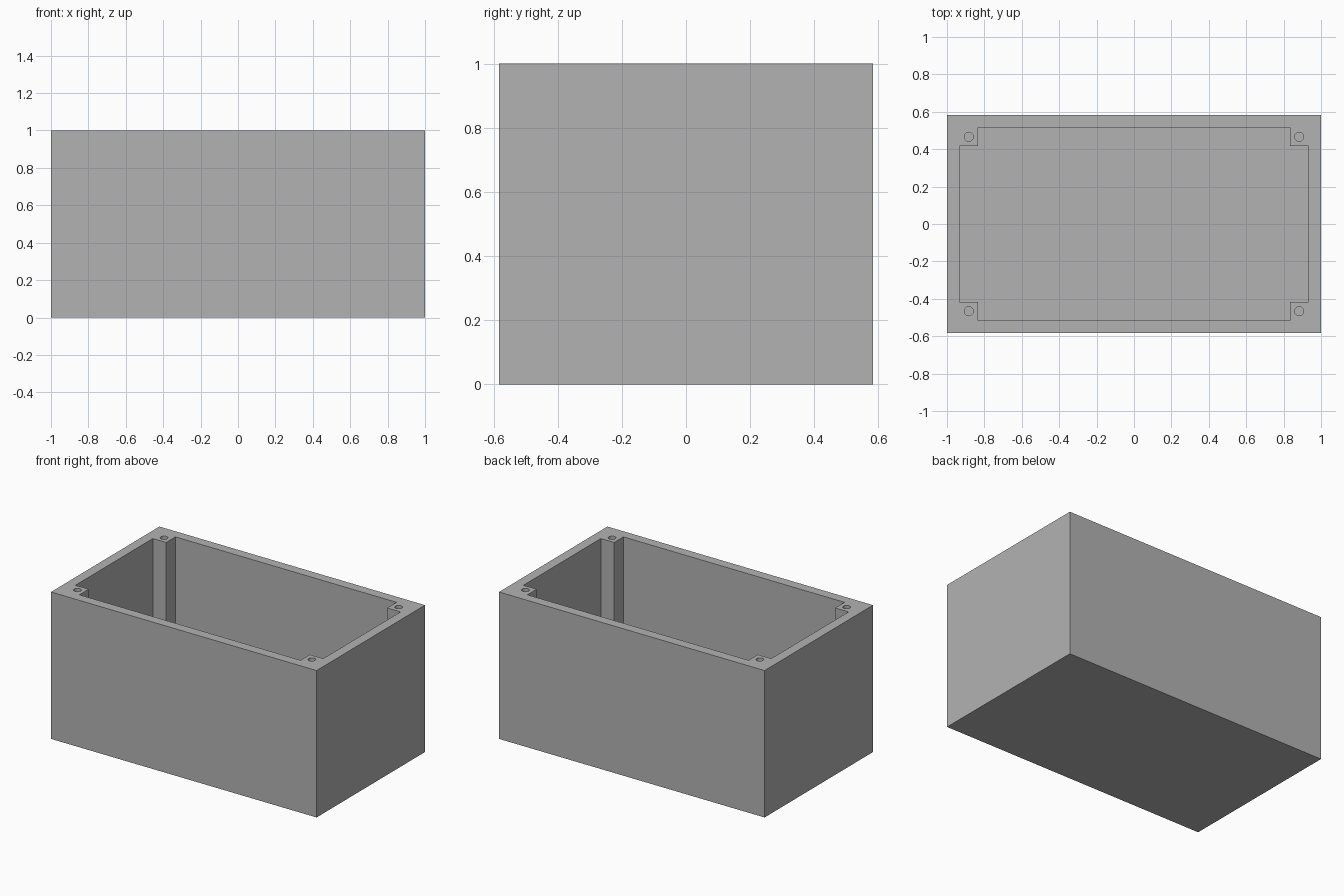
import bpy
import bmesh
import math

if "Cube" in bpy.data.objects:
    bpy.data.objects.remove(bpy.data.objects["Cube"], do_unlink=True)

HALF_X, HALF_Y, HEIGHT = 1.0, 0.583, 1.0
WALL, POST, HOLE_RADIUS = 0.067, 0.1, 0.024

grey = bpy.data.materials.new("plain grey")
grey.use_nodes = True
colour = (0.45, 0.45, 0.45, 1)
grey.diffuse_color = colour
grey.node_tree.nodes["Principled BSDF"].inputs["Base Color"].default_value = colour


def prism(name, outline, bottom, top):
    """Extrude a flat outline between two heights."""
    bm = bmesh.new()
    base = bm.faces.new([bm.verts.new((x, y, bottom)) for x, y in outline])
    result = bmesh.ops.extrude_face_region(bm, geom=[base], use_keep_orig=True)
    for item in result["geom"]:
        if isinstance(item, bmesh.types.BMVert):
            item.co.z = top
    bmesh.ops.recalc_face_normals(bm, faces=bm.faces)
    mesh = bpy.data.meshes.new(name)
    bm.to_mesh(mesh)
    bm.free()
    mesh.materials.append(grey)
    obj = bpy.data.objects.new(name, mesh)
    bpy.context.collection.objects.link(obj)
    return obj


def cut(target, cutter):
    """Subtract a cutter from the target, then discard the cutter."""
    cutter.hide_render = True
    mod = target.modifiers.new("cut", "BOOLEAN")
    mod.operation = "DIFFERENCE"
    mod.solver = "EXACT"
    mod.object = cutter
    bpy.context.view_layer.objects.active = target
    bpy.ops.object.modifier_apply(modifier=mod.name)
    bpy.data.objects.remove(cutter, do_unlink=True)


corners = [(1, 1), (-1, 1), (-1, -1), (1, -1)]

# Outer block
box = prism("enclosure_box", [(sx * HALF_X, sy * HALF_Y) for sx, sy in corners], 0, HEIGHT)

# Cavity with square screw posts left standing in the corners
inner_x, inner_y = HALF_X - WALL, HALF_Y - WALL
outline = []
for sx, sy in corners:
    notch = [(inner_x, inner_y - POST),
             (inner_x - POST, inner_y - POST),
             (inner_x - POST, inner_y)]
    if sx * sy < 0:
        notch.reverse()
    outline += [(sx * x, sy * y) for x, y in notch]
cut(box, prism("cavity_cutter", outline, WALL, HEIGHT + 0.1))

# Screw holes down the posts
for sx, sy in corners:
    cx, cy = sx * (inner_x - POST / 2), sy * (inner_y - POST / 2)
    circle = [(cx + HOLE_RADIUS * math.cos(i * math.tau / 32),
               cy + HOLE_RADIUS * math.sin(i * math.tau / 32)) for i in range(32)]
    cut(box, prism("hole_cutter", circle, WALL, HEIGHT + 0.1))

# Smooth holes, sharp box edges
box.select_set(True)
bpy.context.view_layer.objects.active = box
bpy.ops.object.shade_smooth_by_angle(angle=math.radians(30))
